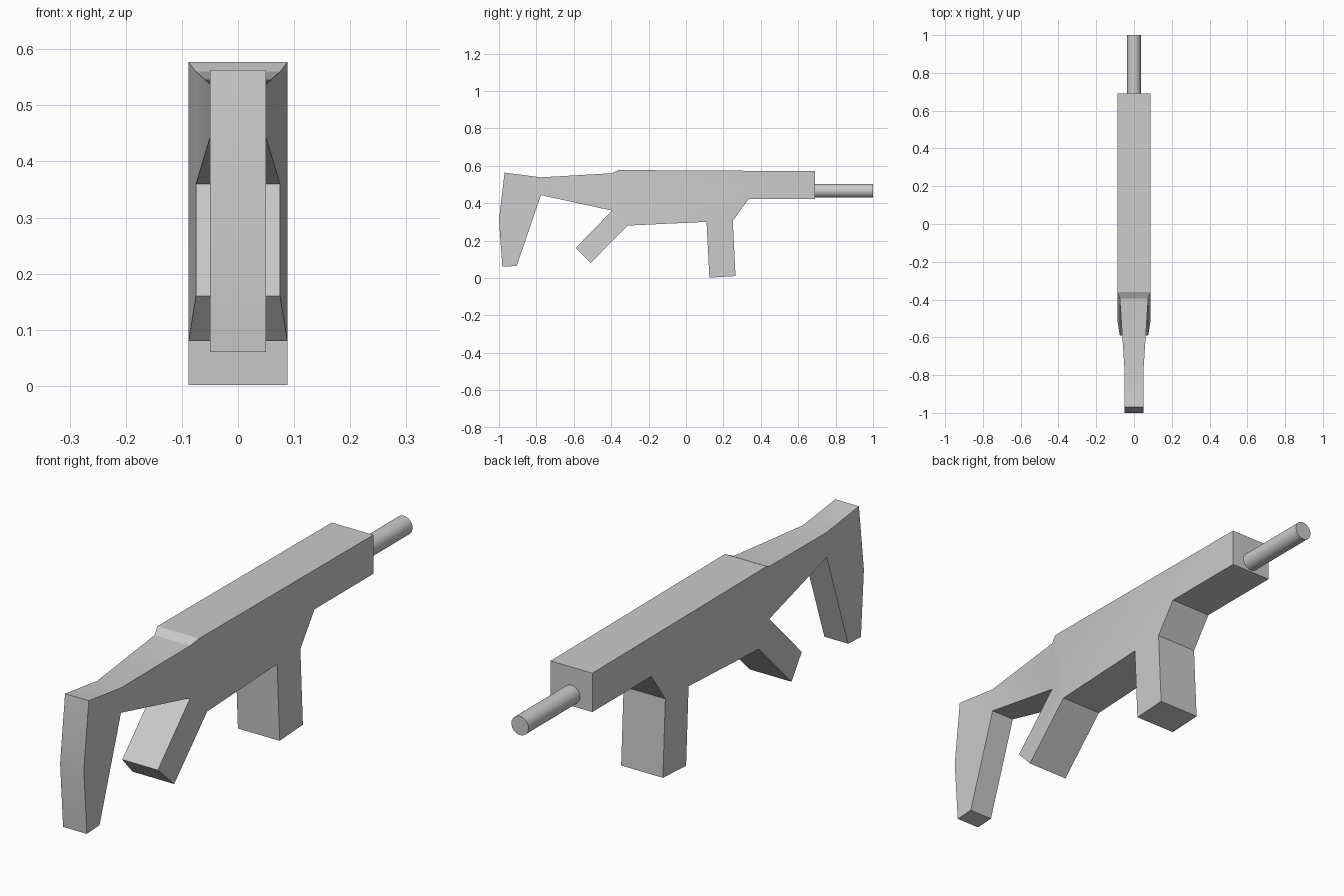
import bpy, bmesh, math
from mathutils import Matrix

if "Cube" in bpy.data.objects:
    bpy.data.objects.remove(bpy.data.objects["Cube"])

ST, MID, W = 0.05, 0.075, 0.088   # half widths: stock, seam, receiver

# Side profile: name -> (y, z, half width), in order around the outline
P = {
    "butt_top": (-0.97, 0.563, ST), "neck_top": (-0.776, 0.538, ST),
    "seam_top": (-0.395, 0.56, MID), "rec_top": (-0.36, 0.577, W),
    "muz_top": (0.69, 0.571, W), "muz_bot": (0.69, 0.423, W),
    "fore_front": (0.335, 0.423, W), "leg_front": (0.25, 0.305, W),
    "leg_toe": (0.265, 0.01, W), "leg_heel": (0.125, 0.002, W),
    "leg_back": (0.11, 0.30, W), "rec_bot": (-0.312, 0.28, W),
    "grip_toe": (-0.51, 0.08, W), "grip_heel": (-0.59, 0.16, MID),
    "seam_bot": (-0.395, 0.36, MID), "neck_bot": (-0.776, 0.443, ST),
    "butt_toe": (-0.905, 0.064, ST), "butt_heel": (-0.982, 0.06, ST),
    "butt_mid": (-1.0, 0.31, ST),
}

# Side panels: butt, stock neck, tapering band, rear grip, receiver, foregrip
PANELS = [
    "butt_top neck_top neck_bot butt_toe butt_heel butt_mid",
    "neck_top seam_top seam_bot neck_bot",
    "seam_top rec_top rec_bot seam_bot",
    "seam_bot rec_bot grip_toe grip_heel",
    "rec_top muz_top muz_bot fore_front leg_front leg_back rec_bot",
    "leg_front leg_toe leg_heel leg_back",
]


def finish(name, bm, angle):
    bmesh.ops.recalc_face_normals(bm, faces=bm.faces)
    mesh = bpy.data.meshes.new(name)
    bm.to_mesh(mesh)
    bm.free()
    ob = bpy.data.objects.new(name, mesh)
    bpy.context.collection.objects.link(ob)
    bpy.ops.object.select_all(action='DESELECT')
    ob.select_set(True)
    bpy.context.view_layer.objects.active = ob
    bpy.ops.object.shade_smooth_by_angle(angle=math.radians(angle))
    return ob


# Body with stock and both grips
bm = bmesh.new()
sides = [{n: bm.verts.new((s * w, y, z)) for n, (y, z, w) in P.items()} for s in (-1, 1)]
for side in sides:
    for panel in PANELS:
        bm.faces.new([side[n] for n in panel.split()])
names = list(P)
for a, b in zip(names, names[1:] + names[:1]):
    bm.faces.new((sides[0][a], sides[0][b], sides[1][b], sides[1][a]))
finish("body", bm, 20)

# Barrel
bm = bmesh.new()
bmesh.ops.create_cone(bm, cap_ends=True, segments=32, radius1=0.036, radius2=0.036, depth=0.32,
                      matrix=Matrix.Translation((0, 0.84, 0.466)) @ Matrix.Rotation(math.pi / 2, 4, 'X'))
finish("barrel", bm, 30)
